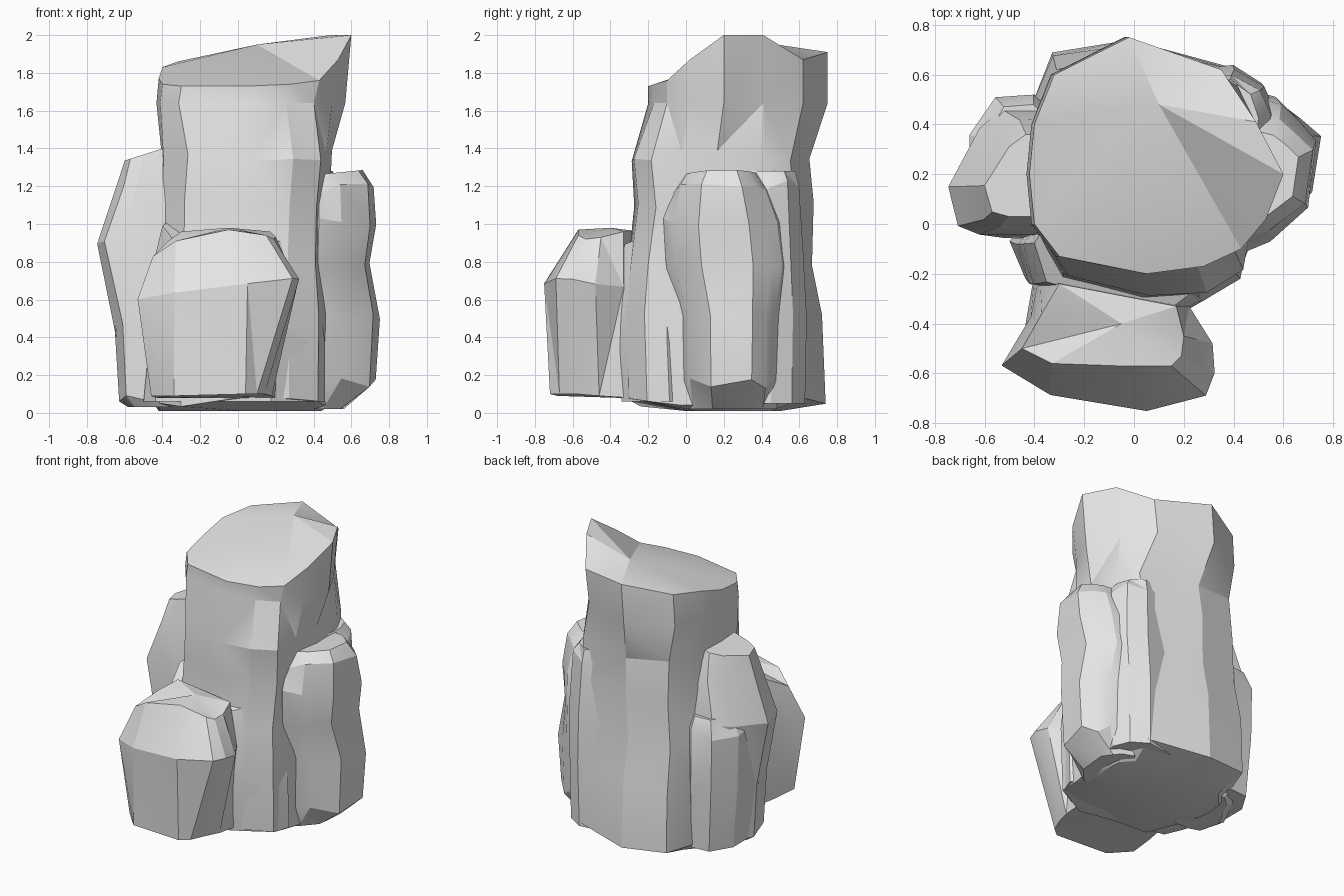
import bpy
import bmesh
import random
from math import radians

cube = bpy.data.objects.get("Cube")
if cube:
    bpy.data.objects.remove(cube, do_unlink=True)

random.seed(4)

# One plain stone colour
stone = bpy.data.materials.new("light_grey_stone")
stone.use_nodes = True
colour = (0.78, 0.78, 0.78, 1)
stone.diffuse_color = colour
stone.node_tree.nodes["Principled BSDF"].inputs["Base Color"].default_value = colour


def fit(outline, box):
    """Stretch an outline so that it fills box = (x0, x1, y0, y1)."""
    xs = [point[0] for point in outline]
    ys = [point[1] for point in outline]
    x0, x1, y0, y1 = box
    width = max(xs) - min(xs)
    depth = max(ys) - min(ys)
    return [(x0 + (point[0] - min(xs)) / width * (x1 - x0),
             y0 + (point[1] - min(ys)) / depth * (y1 - y0)) for point in outline]


def rock(name, outline, levels, slope=(0, 0), foot=None, rims=(), crown=None, rough=0.01):
    """Loft an outline through levels of (z, x0, x1, y0, y1).

    The last level tilts by slope; foot and rims add exact end rings,
    and crown is a point that the top faces meet in."""
    bm = bmesh.new()
    rings = []
    if foot:
        rings.append([bm.verts.new(point) for point in foot])
    for index, (z, *box) in enumerate(levels):
        ring = []
        middle_x = (box[0] + box[1]) / 2
        middle_y = (box[2] + box[3]) / 2
        last = index == len(levels) - 1
        inner = (index > 0 or foot) and (rims or not last)
        for x, y in fit(outline, box):
            height = z
            if last:
                height += slope[0] * (x - middle_x) + slope[1] * (y - middle_y)
            if inner:
                height += random.uniform(-3, 3) * rough
                pull = 1 + random.uniform(-2, 1) * rough
                x = middle_x + (x - middle_x) * pull
                y = middle_y + (y - middle_y) * pull
            ring.append(bm.verts.new((x, y, height)))
        rings.append(ring)
    for rim in rims:
        rings.append([bm.verts.new(point) for point in rim])

    # Chiselled side faces between neighbouring rings
    count = len(outline)
    for lower, upper in zip(rings, rings[1:]):
        for i in range(count):
            j = (i + 1) % count
            bm.faces.new((lower[i], lower[j], upper[j], upper[i]))
    bm.faces.new(list(reversed(rings[0])))
    top = bm.faces.new(rings[-1])
    if crown:
        bmesh.ops.poke(bm, faces=[top])["verts"][0].co = crown
    bmesh.ops.triangulate(bm, faces=bm.faces[:])
    bmesh.ops.recalc_face_normals(bm, faces=bm.faces[:])

    mesh = bpy.data.meshes.new(name)
    bm.to_mesh(mesh)
    bm.free()
    mesh.materials.append(stone)
    obj = bpy.data.objects.new(name, mesh)
    bpy.context.collection.objects.link(obj)
    bpy.ops.object.select_all(action="DESELECT")
    obj.select_set(True)
    bpy.context.view_layer.objects.active = obj
    bpy.ops.object.shade_smooth_by_angle(angle=radians(22))
    return obj


# Tall central pillar with a slanted, uneven top above an upright lip
pillar_rim = [
    (-.42, .2, 1.77), (-.4, 0, 1.74), (-.3, -.13, 1.73), (.05, -.2, 1.73),
    (.28, -.17, 1.74), (.43, -.1, 1.76), (.53, .02, 1.87), (.6, .2, 2),
    (.49, .41, 2), (.35, .62, 1.87), (-.02, .75, 1.91),
    (-.32, .6, 1.86), (-.4, .4, 1.83),
]
pillar_lip = [(x * .98 - .02, y, 1.64) for x, y, z in pillar_rim]
rock("central_pillar", [
    (-.42, .2), (-.41, .02), (-.28, -.2), (.05, -.28), (.28, -.26),
    (.43, -.17), (.46, 0), (.49, .2), (.48, .46), (.41, .61),
    (0, .71), (-.3, .66), (-.41, .42),
], [
    (.01, -.42, .44, 0, .5),
    (.06, -.45, .49, -.33, .74),
    (.5, -.45, .49, -.34, .73),
    (.8, -.43, .47, -.31, .67),
    (1.1, -.42, .48, -.27, .68),
    (1.36, -.41, .5, -.29, .65),
], rims=[pillar_lip, pillar_rim], crown=(.1, .48, 1.95))

# Low skirt around the pillar's front
rock("front_skirt", [
    (-.44, -.08), (-.38, -.24), (.2, -.37), (.31, -.3),
    (.43, -.22), (.47, -.1), (.3, .1), (-.3, .1),
], [
    (.06, -.5, .46, -.34, .1),
    (.35, -.48, .46, -.37, .1),
    (.6, -.46, .43, -.37, .1),
    (.78, -.44, .38, -.37, .1),
    (.97, -.4, .34, -.36, .1),
], slope=(0, .4))

# Squat boulder at the front, undercut on one side
rock("front_boulder", [
    (-.54, -.57), (-.34, -.69), (.05, -.75), (.29, -.69), (.33, -.6),
    (.32, -.48), (.22, -.33), (-.38, -.2), (-.42, -.37),
], [
    (.62, -.54, .33, -.75, -.2),
], slope=(.12, -.1), foot=[
    (-.46, -.55, .09), (-.34, -.68, .09), (.04, -.72, .1), (.1, -.67, .1),
    (.14, -.58, .1), (.18, -.46, .09), (.2, -.3, .08), (-.4, -.2, .08),
    (-.43, -.37, .08),
], rims=[[
    (-.45, -.5, .83), (-.33, -.56, .91), (-.05, -.57, .97), (.15, -.57, .94),
    (.19, -.53, .92), (.2, -.45, .93), (.17, -.33, .96), (-.3, -.24, .96),
    (-.37, -.36, .91),
]], crown=(-.05, -.4, .98))

# Lump on the model's left
rock("left_lump", [
    (.47, -.11), (.58, -.06), (.72, .08), (.75, .35), (.68, .44),
    (.62, .5), (.5, .54), (.35, .4), (.35, 0),
], [
    (.02, .3, .56, 0, .48),
    (.16, .3, .73, -.02, .5),
    (.5, .3, .75, -.03, .51),
    (.78, .3, .7, -.11, .55),
    (1, .3, .73, -.12, .52),
    (1.19, .3, .72, -.07, .45),
    (1.27, .35, .66, 0, .38),
], slope=(.1, 0))

# Narrow buttress filling the corner behind the left lump
rock("rear_left_buttress", [
    (.54, .3), (.56, .45), (.52, .56), (.42, .63), (.25, .6), (.25, .3),
], [
    (.05, .2, .55, .3, .63),
    (.5, .2, .56, .3, .64),
    (.85, .2, .57, .3, .62),
    (1.2, .2, .55, .3, .6),
    (1.28, .25, .5, .3, .58),
])

# Lump on the model's right, leaning outwards at mid height
rock("right_lump", [
    (-.75, .17), (-.71, 0), (-.62, -.03), (-.4, -.03),
    (-.3, .2), (-.4, .5), (-.53, .5), (-.62, .42),
], [
    (.03, -.58, -.2, -.02, .43),
    (.08, -.63, -.2, -.05, .46),
    (.45, -.65, -.2, -.06, .48),
    (.92, -.75, -.3, -.04, .46),
    (1.2, -.64, -.27, -.01, .42),
    (1.39, -.6, -.26, .03, .36),
], slope=(.32, 0))

# Short column behind the right lump
rock("rear_right_column", [
    (-.65, .36), (-.65, .14), (-.4, .14), (-.33, .45), (-.4, .51), (-.55, .5),
], [
    (.06, -.61, -.33, .12, .5),
    (.5, -.65, -.33, .12, .52),
    (.88, -.66, -.33, .12, .52),
    (.98, -.6, -.35, .14, .48),
])
